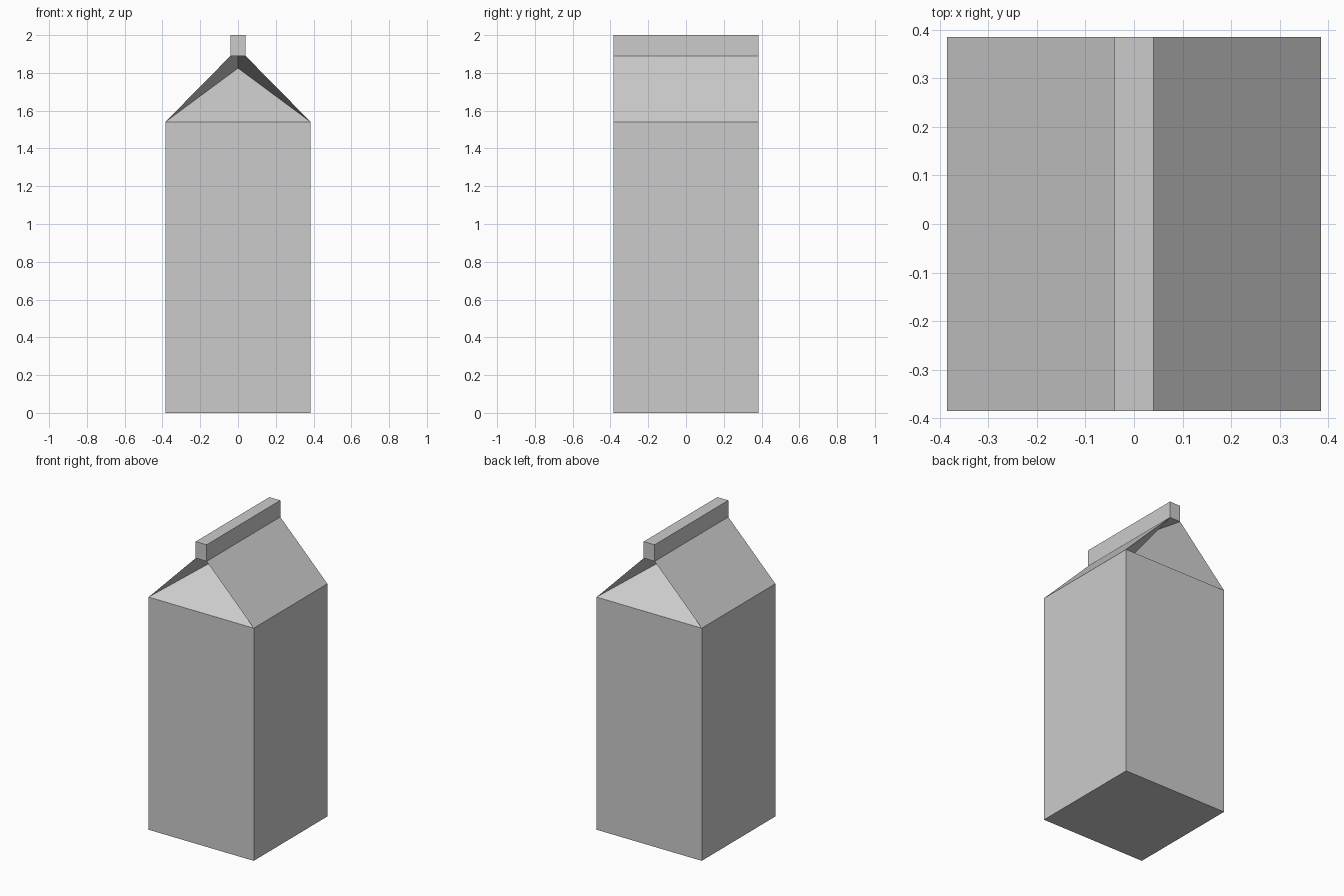
import bpy, bmesh

if "Cube" in bpy.data.objects:
    bpy.data.objects.remove(bpy.data.objects["Cube"])

H = 0.385            # half width of the carton
WALL, ROOF, TOP = 1.54, 1.89, 2.0
FIN = 0.04           # half thickness of the top fin


def finish(name, bm):
    bmesh.ops.remove_doubles(bm, verts=bm.verts, dist=0.0005)
    bmesh.ops.recalc_face_normals(bm, faces=bm.faces)
    mesh = bpy.data.meshes.new(name)
    bm.to_mesh(mesh)
    bm.free()
    obj = bpy.data.objects.new(name, mesh)
    bpy.context.collection.objects.link(obj)
    return obj


def face(bm, *points):
    bm.faces.new([bm.verts.new(p) for p in points])


# Carton: one half (front wall, side wall, roof slope, tucked gable), turned for the other
carton = bmesh.new()
for s in (1, -1):
    def p(x, y, z):
        return (s * x, s * y, z)

    left, right, back = p(-H, -H, WALL), p(H, -H, WALL), p(H, H, WALL)
    apex = p(0, -0.005, 1.825)       # gable folded in to the middle
    tuck = p(0, -0.23, ROOF)         # fold point under the fin
    # walls
    face(carton, p(-H, -H, 0), p(H, -H, 0), right, left)
    face(carton, p(H, -H, 0), p(H, H, 0), back, right)
    # roof slope
    face(carton, right, back, p(FIN, H, ROOF), p(FIN, -H, ROOF))
    # sloping gable and its two folds
    face(carton, left, right, apex)
    face(carton, right, p(FIN, -H, ROOF), tuck, apex)
    face(carton, left, apex, tuck, p(-FIN, -H, ROOF))
    # underside of the fin
    face(carton, p(-FIN, -H, ROOF), tuck, p(FIN, -H, ROOF))
# bottom
face(carton, (-H, -H, 0), (-H, H, 0), (H, H, 0), (H, -H, 0))

# Top fin: sides and cap rising from the roof edges
for s in (1, -1):
    face(carton, (s * FIN, -H, ROOF), (s * FIN, H, ROOF), (s * FIN, H, TOP), (s * FIN, -H, TOP))
    face(carton, (-FIN, s * H, ROOF), (FIN, s * H, ROOF), (FIN, s * H, TOP), (-FIN, s * H, TOP))
face(carton, (-FIN, -H, TOP), (FIN, -H, TOP), (FIN, H, TOP), (-FIN, H, TOP))

finish("carton", carton)
